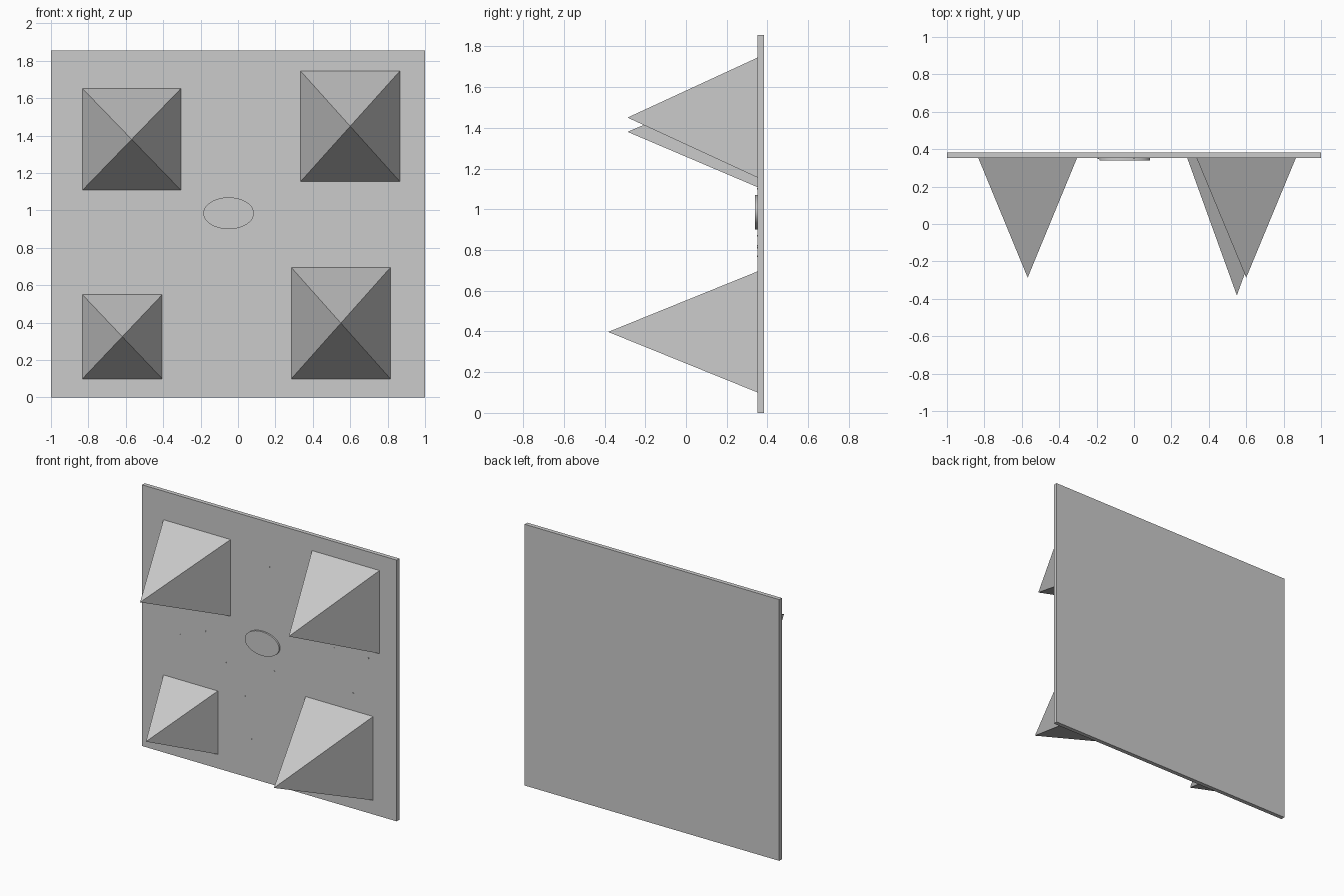
import bpy, bmesh
from math import radians

if "Cube" in bpy.data.objects:
    bpy.data.objects.remove(bpy.data.objects["Cube"])

FACE_Y = 0.352   # front face of the wall panel
BACK_Y = 0.382


def add_object(name, bm):
    bmesh.ops.recalc_face_normals(bm, faces=bm.faces[:])
    mesh = bpy.data.meshes.new(name)
    bm.to_mesh(mesh)
    bm.free()
    obj = bpy.data.objects.new(name, mesh)
    bpy.context.collection.objects.link(obj)
    return obj


def pyramid(name, x0, x1, z0, z1, tip_y):
    bm = bmesh.new()
    base = [bm.verts.new((x, FACE_Y, z)) for x, z in ((x0, z0), (x1, z0), (x1, z1), (x0, z1))]
    tip = bm.verts.new(((x0 + x1) / 2, tip_y, (z0 + z1) / 2))
    bm.faces.new(base)
    for i in range(4):
        bm.faces.new((base[i], base[(i + 1) % 4], tip))
    return add_object(name, bm)


def disc(name, x, z, rx, rz, height, sides):
    # half of the cylinder is sunk into the panel
    bpy.ops.mesh.primitive_cylinder_add(vertices=sides, radius=1, depth=2 * height,
                                        location=(x, FACE_Y, z), rotation=(radians(90), 0, 0))
    obj = bpy.context.object
    obj.name = name
    obj.scale = (rx, rz, 1)
    bpy.ops.object.transform_apply(location=False, rotation=True, scale=True)
    return obj


# wall panel
bpy.ops.mesh.primitive_cube_add(size=1, location=(0, (FACE_Y + BACK_Y) / 2, 0.9275))
panel = bpy.context.object
panel.name = "wall_panel"
panel.scale = (2, BACK_Y - FACE_Y, 1.855)
bpy.ops.object.transform_apply(location=False, rotation=False, scale=True)

# four spikes
pyramid("spike_upper_left", -0.832, -0.305, 1.108, 1.652, -0.287)
pyramid("spike_upper_right", 0.335, 0.865, 1.155, 1.745, -0.287)
pyramid("spike_lower_left", -0.832, -0.405, 0.10, 0.55, -0.15)
pyramid("spike_lower_right", 0.285, 0.815, 0.10, 0.695, -0.382)

# raised oval in the middle
oval = disc("oval_plate", -0.05, 0.985, 0.135, 0.085, 0.012, 48)
bpy.ops.object.shade_smooth_by_angle(angle=radians(30))

# tiny studs scattered over the panel
studs = [(0.0, 1.54), (-0.70, 0.87), (-0.50, 0.95), (-0.34, 0.77), (-0.19, 0.57),
         (-0.14, 0.28), (0.04, 0.81), (0.51, 1.10), (0.78, 1.10), (0.66, 0.82)]
for x, z in studs:
    disc("stud", x, z, 0.004, 0.004, 0.004, 8)
